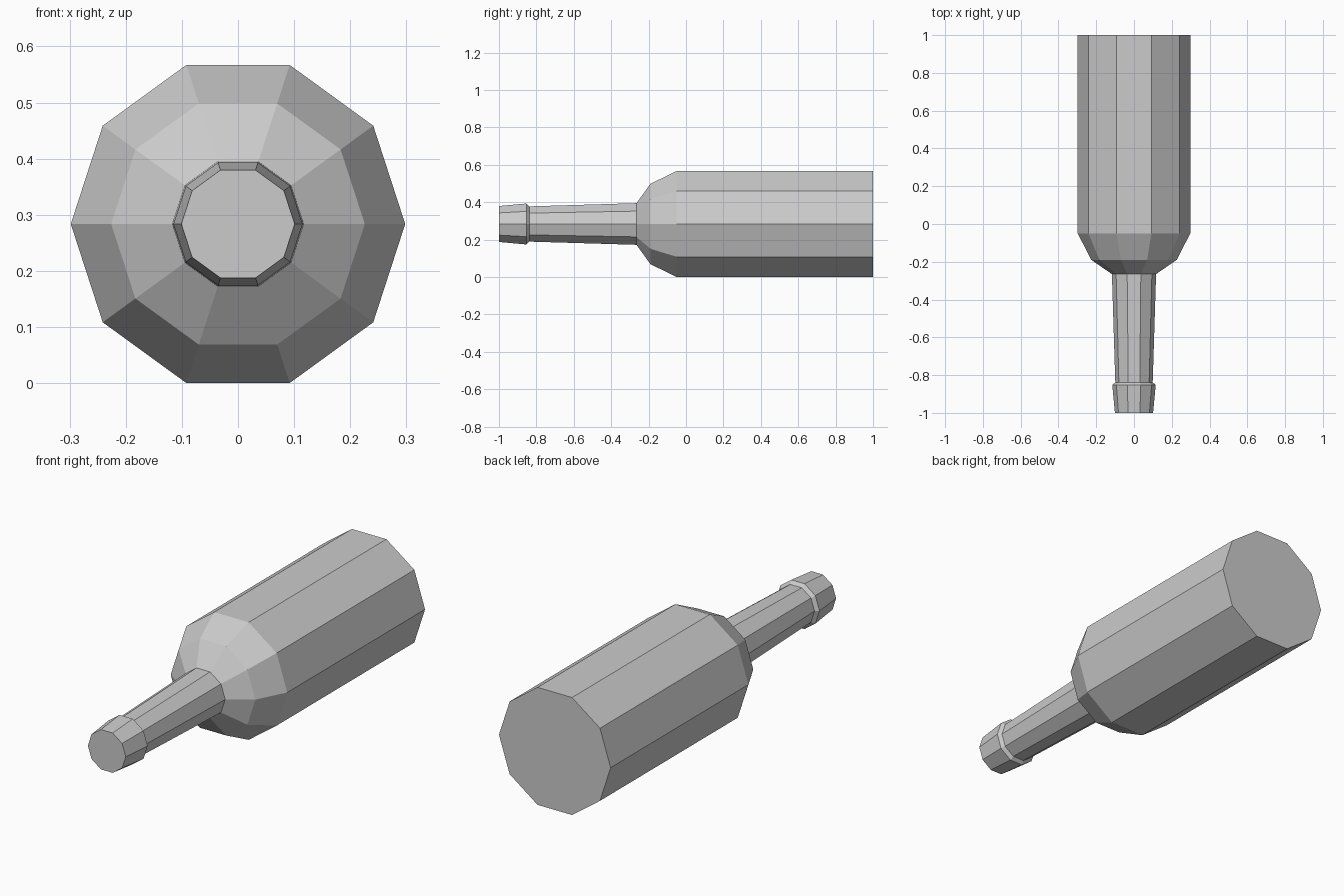
import bpy, bmesh
from math import cos, sin, tau

if "Cube" in bpy.data.objects:
    bpy.data.objects.remove(bpy.data.objects["Cube"])

SIDES = 10
AXIS_Z = 0.2835  # height of the bottle's axis when lying on its flat side


def lathe_y(name, profile):
    """Flat-shaded closed solid turned around the y axis from (y, radius) points."""
    bm = bmesh.new()
    rings = [[bm.verts.new((r * cos(tau * i / SIDES), y, AXIS_Z + r * sin(tau * i / SIDES)))
              for i in range(SIDES)] for y, r in profile]
    for a, b in zip(rings, rings[1:]):
        for i in range(SIDES):
            j = (i + 1) % SIDES
            bm.faces.new((a[i], a[j], b[j], b[i]))
    bm.faces.new(rings[0])
    bm.faces.new(rings[-1])
    bmesh.ops.recalc_face_normals(bm, faces=bm.faces)
    mesh = bpy.data.meshes.new(name)
    bm.to_mesh(mesh)
    bm.free()
    obj = bpy.data.objects.new(name, mesh)
    bpy.context.collection.objects.link(obj)
    return obj


# Bottle in one skin: base, body, rounded shoulder, tapering neck, flared lip
lathe_y("bottle", [
    (1.0, 0.298), (-0.05, 0.298),
    (-0.19, 0.226), (-0.265, 0.117),
    (-0.838, 0.099), (-0.853, 0.115),
    (-1.0, 0.101),
])
